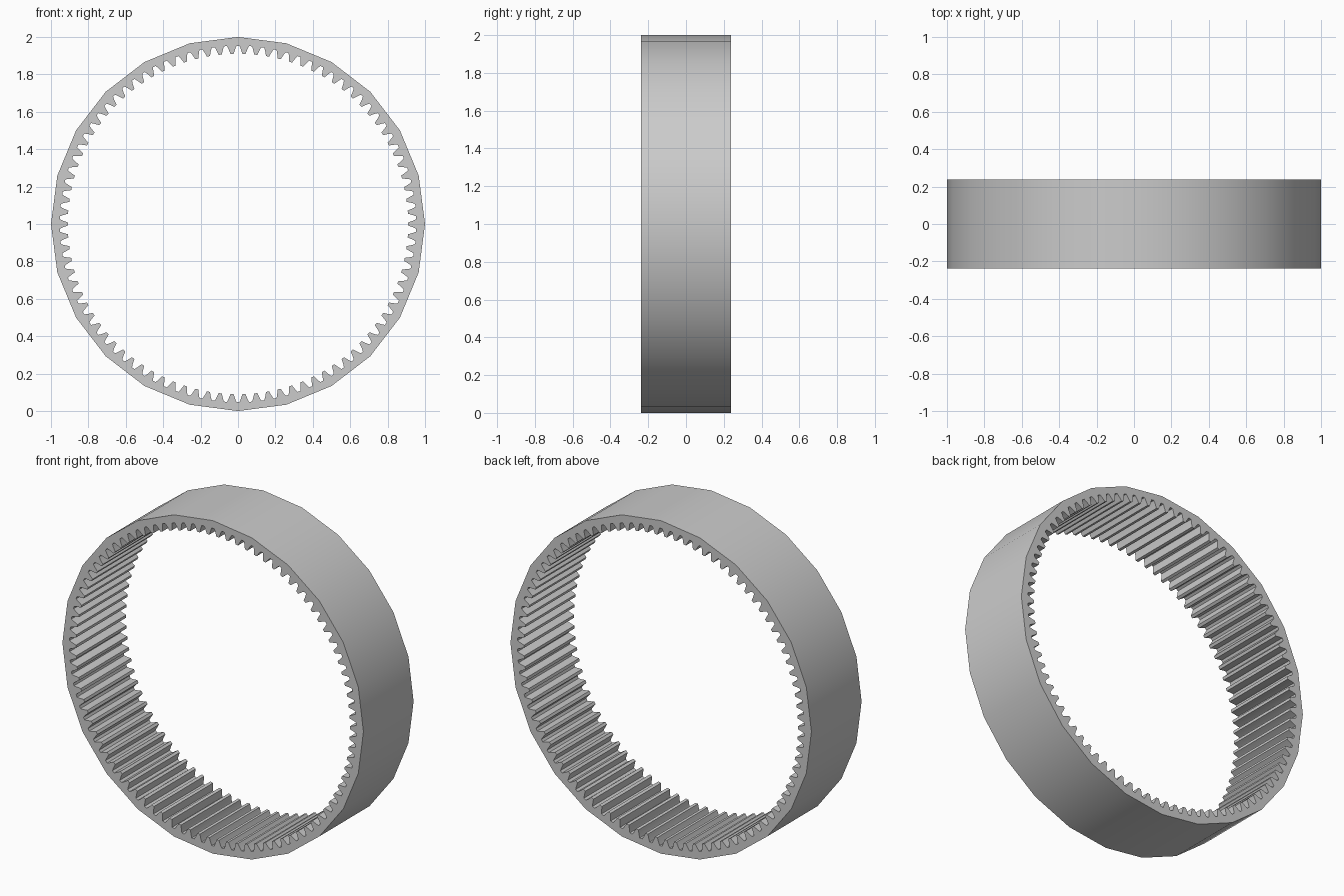
import bpy, bmesh
from math import pi, sin, cos
from mathutils import Vector

cube = bpy.data.objects.get("Cube")
if cube:
    bpy.data.objects.remove(cube, do_unlink=True)

SIDES, TEETH, HALF_WIDTH = 24, 90, 0.238
CENTRE = Vector((0, -HALF_WIDTH, 1))

# One tooth: (fraction of the tooth pitch, radius)
TOOTH = [(-0.38, 0.953), (-0.28, 0.938), (-0.20, 0.923), (-0.13, 0.91),
         (0.13, 0.91), (0.20, 0.923), (0.28, 0.938), (0.38, 0.953)]


def point(angle, radius):
    return CENTRE + Vector((radius * cos(angle), 0, radius * sin(angle)))


def add_loop(bm, points):
    verts = [bm.verts.new(p) for p in points]
    return [bm.edges.new((v, verts[i - 1])) for i, v in enumerate(verts)]


# Outer rim and toothed inner outline, filled and extruded
bm = bmesh.new()
edges = add_loop(bm, [point(2 * pi * i / SIDES, 1) for i in range(SIDES)])
edges += add_loop(bm, [point(2 * pi * (i + f) / TEETH, r)
                       for i in range(TEETH) for f, r in TOOTH])
bmesh.ops.triangle_fill(bm, edges=edges, use_beauty=True, normal=(0, -1, 0))
result = bmesh.ops.extrude_face_region(bm, geom=bm.faces[:], use_keep_orig=True)
back = [g for g in result["geom"] if isinstance(g, bmesh.types.BMVert)]
bmesh.ops.translate(bm, verts=back, vec=(0, 2 * HALF_WIDTH, 0))
bmesh.ops.recalc_face_normals(bm, faces=bm.faces[:])
mesh = bpy.data.meshes.new("ring_gear")
bm.to_mesh(mesh)
bm.free()

ring = bpy.data.objects.new("ring_gear", mesh)
bpy.context.collection.objects.link(ring)

# Plain grey metal
grey = bpy.data.materials.new("grey_metal")
grey.use_nodes = True
colour = (0.6, 0.6, 0.6, 1)
grey.diffuse_color = colour
grey.node_tree.nodes["Principled BSDF"].inputs["Base Color"].default_value = colour
mesh.materials.append(grey)

# Smooth rim with crisp tooth and cap edges
bpy.ops.object.select_all(action="DESELECT")
ring.select_set(True)
bpy.context.view_layer.objects.active = ring
bpy.ops.object.shade_smooth_by_angle(angle=pi / 6)
